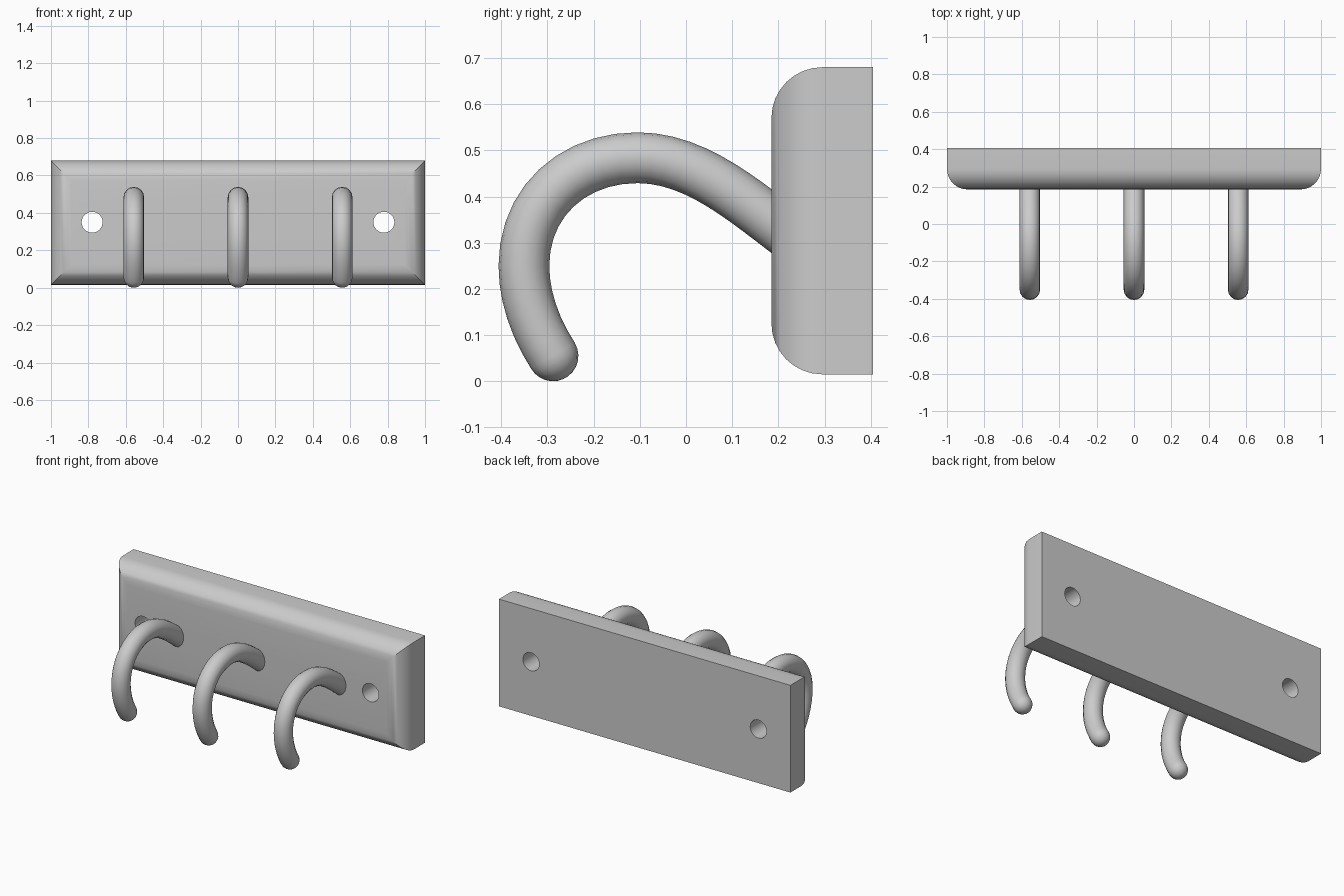
import bpy, bmesh, math
from mathutils import Vector
from mathutils.geometry import interpolate_bezier

if "Cube" in bpy.data.objects:
    bpy.data.objects.remove(bpy.data.objects["Cube"])


def finish(name, bm, angle=35):
    bmesh.ops.recalc_face_normals(bm, faces=bm.faces)
    me = bpy.data.meshes.new(name)
    bm.to_mesh(me)
    bm.free()
    me.shade_smooth()
    me.set_sharp_from_angle(angle=math.radians(angle))
    ob = bpy.data.objects.new(name, me)
    bpy.context.collection.objects.link(ob)
    return ob


def bridge_rings(bm, rings):
    """Skin closed vertex rings and cap both ends."""
    for a, b in zip(rings, rings[1:]):
        n = len(a)
        for i in range(n):
            j = (i + 1) % n
            bm.faces.new((a[i], a[j], b[j], b[i]))
    bm.faces.new(rings[0])
    bm.faces.new(rings[-1])


# Wall plate: mitred rectangles stepping through a quarter-round front edge
Z0, Z1, FRONT, BACK, R, STEPS = 0.015, 0.68, 0.185, 0.405, 0.11, 8
bm = bmesh.new()
levels = [(0.0, BACK)]
for i in range(STEPS + 1):
    t = math.pi / 2 * i / STEPS
    levels.append((R * (1 - math.cos(t)), FRONT + R * (1 - math.sin(t))))
rings = []
for d, y in levels:
    x = 1 - d
    rings.append([bm.verts.new(p) for p in
                  ((-x, y, Z0 + d), (x, y, Z0 + d), (x, y, Z1 - d), (-x, y, Z1 - d))])
bridge_rings(bm, rings)
plate = finish("wall_plate", bm)

# Screw holes through the plate
for side, x in (("left", -0.78), ("right", 0.78)):
    bpy.ops.mesh.primitive_cylinder_add(vertices=32, radius=0.056, depth=0.6,
                                        location=(x, 0.3, 0.35),
                                        rotation=(math.pi / 2, 0, 0))
    cutter = bpy.context.object
    cutter.name = "screw_hole_cutter_" + side
    cutter.hide_render = True
    mod = plate.modifiers.new("screw_hole_" + side, 'BOOLEAN')
    mod.operation = 'DIFFERENCE'
    mod.solver = 'EXACT'
    mod.object = cutter
    bpy.context.view_layer.objects.active = plate
    bpy.ops.object.modifier_apply(modifier=mod.name)
    bpy.data.objects.remove(cutter)
plate.data.shade_smooth()
plate.data.set_sharp_from_angle(angle=math.radians(35))

# Hook centreline in (y, z): point, handle, handle, point
SEGMENTS = [
    ((-0.288, 0.055), (-0.328, 0.117), (-0.351, 0.185), (-0.351, 0.25)),
    ((-0.351, 0.25), (-0.351, 0.388), (-0.245, 0.484), (-0.105, 0.484)),
    ((-0.105, 0.484), (0.005, 0.484), (0.10, 0.412), (0.185, 0.347)),
    ((0.185, 0.347), (0.207, 0.33), (0.228, 0.314), (0.25, 0.297)),
]
TUBE, SIDES = 0.055, 16
path = []
for seg, count in zip(SEGMENTS, (7, 11, 11, 2)):
    a, b, c, d = [Vector((0, y, z)) for y, z in seg]
    pts = interpolate_bezier(a, b, c, d, count)
    path += pts if not path else pts[1:]


def hook(name, x):
    bm = bmesh.new()
    stations = []
    # rounded tip
    back = (path[1] - path[0]).normalized()
    for i in range(6):
        t = math.radians(6 + 14 * i)
        stations.append((path[0] - back * TUBE * math.cos(t), back, TUBE * math.sin(t)))
    # tube body
    for i, p in enumerate(path):
        tangent = (path[min(i + 1, len(path) - 1)] - path[max(i - 1, 0)]).normalized()
        stations.append((p, tangent, TUBE))
    side = Vector((1, 0, 0))
    rings = []
    for p, tangent, r in stations:
        up = tangent.cross(side)
        rings.append([bm.verts.new(p + r * (side * math.cos(a) + up * math.sin(a)))
                      for a in (2 * math.pi * k / SIDES for k in range(SIDES))])
    bridge_rings(bm, rings)
    finish(name, bm).location.x = x


# Three evenly spaced hooks
for name, x in (("left", -0.557), ("middle", 0), ("right", 0.557)):
    hook("hook_" + name, x)
